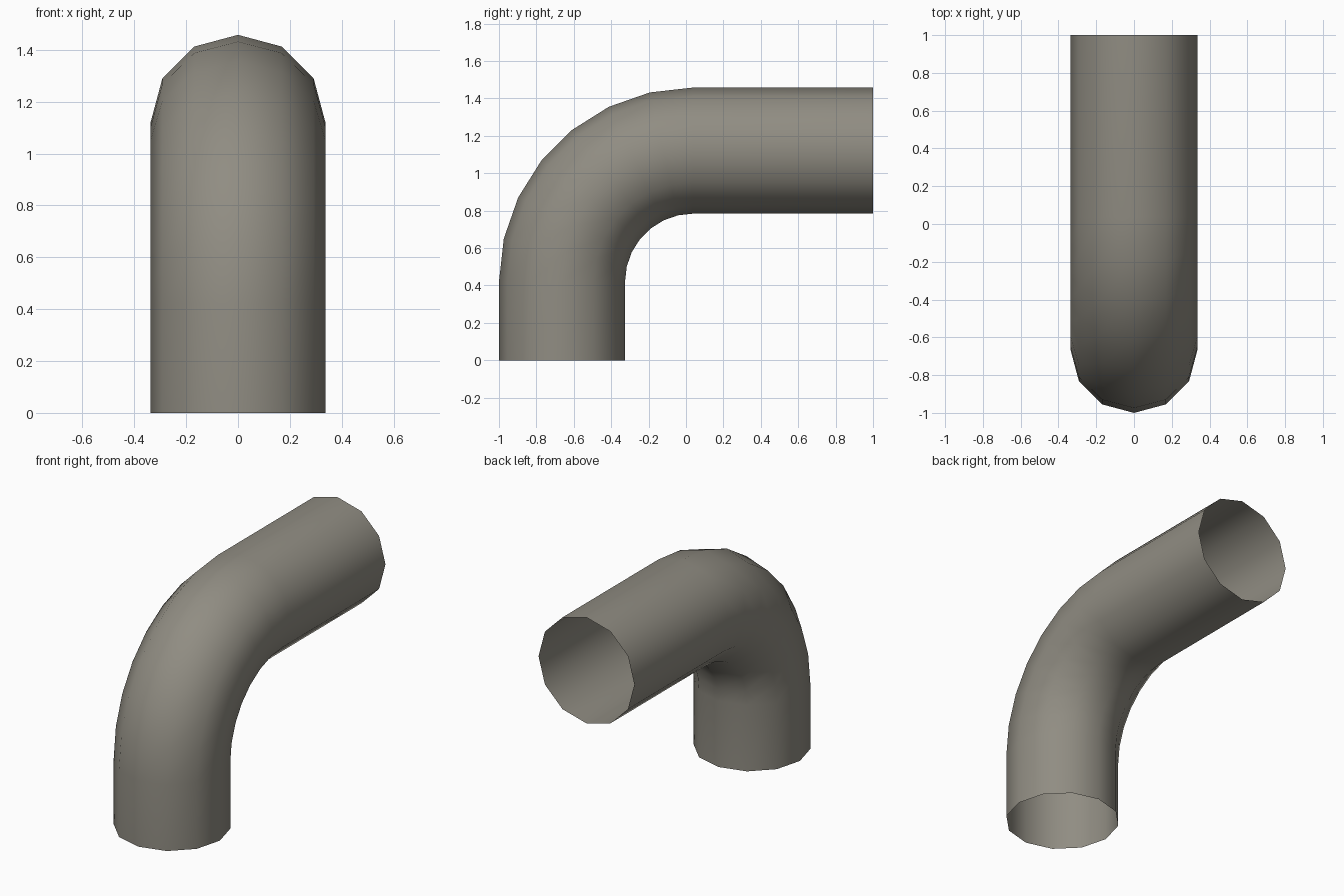
import bpy, bmesh
from math import sin, cos, pi

if "Cube" in bpy.data.objects:
    bpy.data.objects.remove(bpy.data.objects["Cube"])

SIDES, STEPS = 12, 7
R = 0.337            # tube radius
BEND = 0.701         # bend radius of the centre line
CY, CZ = 0.038, 0.42  # bend centre

# Centre line as (y, z, turn): foot, quarter bend, far end
path = [(CY - BEND, 0, 0)]
for i in range(STEPS + 1):
    a = i * pi / 2 / STEPS
    path.append((CY - BEND * cos(a), CZ + BEND * sin(a), a))
path.append((1.0, CZ + BEND, pi / 2))

# Open-ended pipe: one ring per path point, bridged with quads
bm = bmesh.new()
rings = []
for y, z, a in path:
    ring = []
    for k in range(SIDES):
        t = 2 * pi * k / SIDES
        out = R * cos(t)
        ring.append(bm.verts.new((R * sin(t), y - out * cos(a), z + out * sin(a))))
    rings.append(ring)
for lo, hi in zip(rings, rings[1:]):
    for k in range(SIDES):
        n = (k + 1) % SIDES
        f = bm.faces.new((lo[k], lo[n], hi[n], hi[k]))
        f.smooth = True

# Face outwards
bm.normal_update()
f = next(iter(bm.faces))
c = f.calc_center_median()
if f.normal.x * c.x + f.normal.y * (c.y - path[0][0]) < 0:
    bmesh.ops.reverse_faces(bm, faces=bm.faces[:])

mesh = bpy.data.meshes.new("elbow_pipe")
bm.to_mesh(mesh)
bm.free()

# Dark warm grey
mat = bpy.data.materials.new("dark_grey")
mat.diffuse_color = (0.28, 0.265, 0.225, 1)
mat.use_nodes = True
mat.node_tree.nodes["Principled BSDF"].inputs["Base Color"].default_value = mat.diffuse_color
mesh.materials.append(mat)
bpy.context.collection.objects.link(bpy.data.objects.new("elbow_pipe", mesh))
